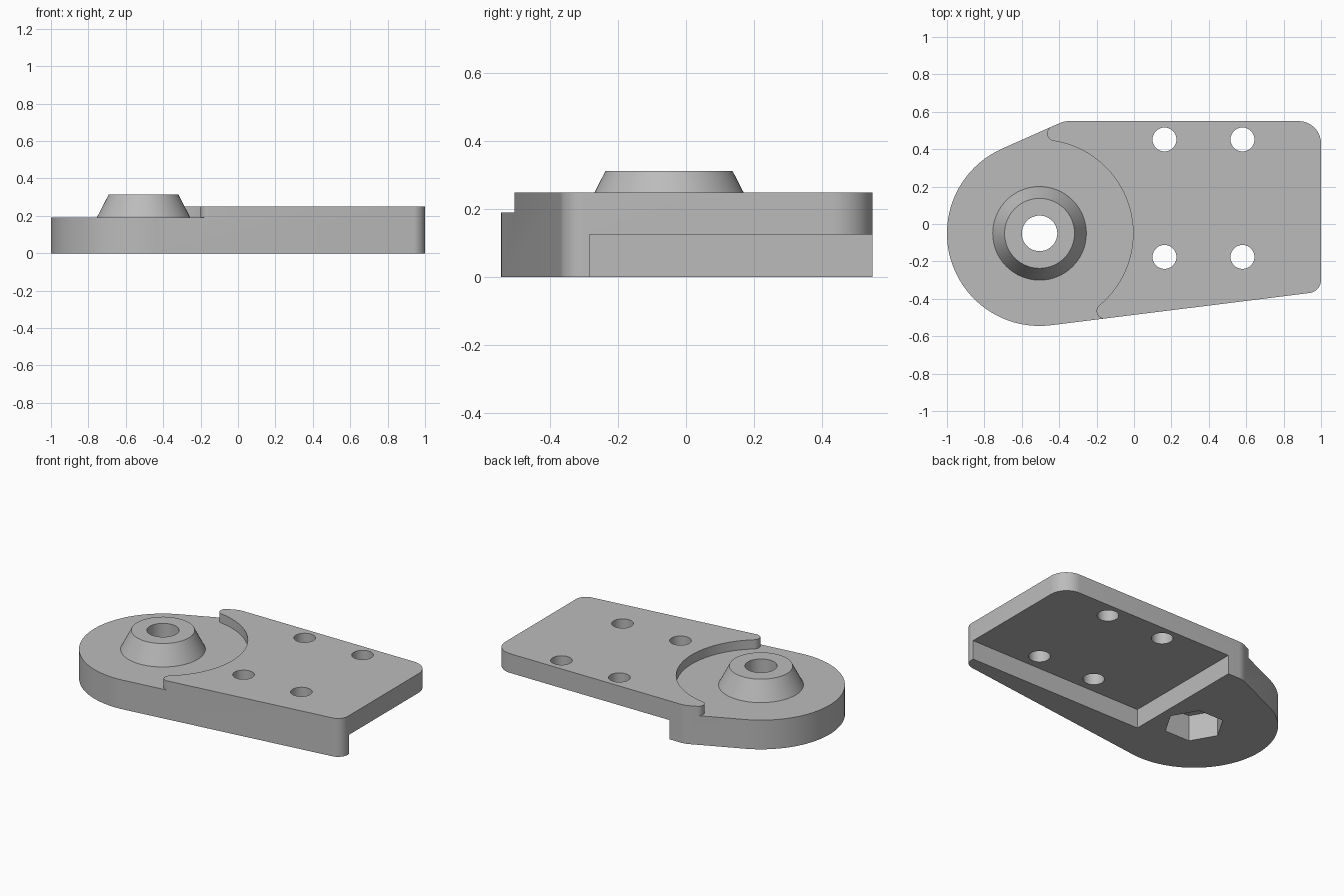
import bpy, bmesh
from math import cos, sin, radians, acos, degrees

if "Cube" in bpy.data.objects:
    bpy.data.objects.remove(bpy.data.objects["Cube"], do_unlink=True)

# Main dimensions
PIVOT = (-0.505, -0.05)
DISC_R, RECESS_R, TIP_R = 0.495, 0.5, 0.04
FRONT_A, BACK_A = 277.1, 114      # outward normals of the two slanted sides
STEP_Z, TOP_Z, BOSS_Z, POCKET_Z = 0.19, 0.25, 0.313, 0.125

grey = bpy.data.materials.new("plain grey")
grey.use_nodes = True
grey.diffuse_color = (0.5, 0.5, 0.5, 1)
grey.node_tree.nodes["Principled BSDF"].inputs["Base Color"].default_value = (0.5, 0.5, 0.5, 1)


def polar(center, r, a):
    return (center[0] + r * cos(radians(a)), center[1] + r * sin(radians(a)))


def arc(center, r, a0, a1, n):
    return [polar(center, r, a0 + (a1 - a0) * i / n) for i in range(n + 1)]


def ring(center, r, n=48):
    return arc(center, r, 0, 360, n)[:-1]


def loft(name, bottom, top, z0, z1):
    """Solid between two matching outlines."""
    bm = bmesh.new()
    low = [bm.verts.new((x, y, z0)) for x, y in bottom]
    high = [bm.verts.new((x, y, z1)) for x, y in top]
    bm.faces.new(low[::-1])
    bm.faces.new(high)
    n = len(low)
    for i in range(n):
        j = (i + 1) % n
        bm.faces.new((low[i], low[j], high[j], high[i]))
    bmesh.ops.recalc_face_normals(bm, faces=bm.faces)
    mesh = bpy.data.meshes.new(name)
    bm.to_mesh(mesh)
    bm.free()
    mesh.materials.append(grey)
    obj = bpy.data.objects.new(name, mesh)
    bpy.context.collection.objects.link(obj)
    return obj


def prism(name, outline, z0, z1):
    return loft(name, outline, outline, z0, z1)


def combine(target, tool, operation="DIFFERENCE"):
    """Apply a boolean and discard the tool."""
    mod = target.modifiers.new(tool.name, "BOOLEAN")
    mod.object, mod.operation, mod.solver = tool, operation, "EXACT"
    bpy.context.view_layer.objects.active = target
    bpy.ops.object.modifier_apply(modifier=mod.name)
    bpy.data.objects.remove(tool, do_unlink=True)


# Plate outline: round end, slanted sides, rounded corners
outline = (arc(PIVOT, DISC_R, BACK_A, FRONT_A, 64)
           + arc((0.93, -0.2995), 0.07, FRONT_A - 360, 0, 12)
           + arc((0.88, 0.43), 0.12, 0, 90, 14)
           + arc((-0.348, 0.43), 0.12, 90, BACK_A, 5))
bracket = prism("bracket_plate", outline, 0, TOP_Z)

# Lowered round seat, ending in two rounded tips
spread = degrees(acos((DISC_R - TIP_R) / (RECESS_R + TIP_R)))
a_front, a_back = FRONT_A - 360 + spread, BACK_A - spread
tip_front = polar(PIVOT, RECESS_R + TIP_R, a_front)
tip_back = polar(PIVOT, RECESS_R + TIP_R, a_back)
seat = (arc(PIVOT, RECESS_R, a_front, a_back, 48)
        + arc(tip_back, TIP_R, a_back + 180, BACK_A, 12)[1:]
        + [polar(tip_back, 0.3, BACK_A), (-1.2, 0.7), (-1.2, -0.7),
           polar(tip_front, 0.3, FRONT_A)]
        + arc(tip_front, TIP_R, FRONT_A, a_front + 180, 12)[:-1])
combine(bracket, prism("seat_cutter", seat, STEP_Z, 0.5))

# Underside pocket, open at the back and at the +x end
pocket = [(-0.265, -0.285), (1.2, -0.285), (1.2, 0.8), (-0.265, 0.8)]
combine(bracket, prism("pocket_cutter", pocket, -0.2, POCKET_Z))

# Conical boss, sunk slightly into the plate
boss = loft("boss", ring(PIVOT, 0.271, 64), ring(PIVOT, 0.187, 64), 0.15, BOSS_Z)
combine(bracket, boss, "UNION")

# Bore with hexagonal nut socket below
combine(bracket, prism("bore_cutter", ring(PIVOT, 0.095), -0.2, 0.6))
combine(bracket, prism("hex_cutter", ring(PIVOT, 0.18, 6), -0.2, 0.17))

# Four mounting holes
for x in (0.163, 0.58):
    for y in (-0.176, 0.452):
        combine(bracket, prism("hole_cutter", ring((x, y), 0.064, 32), -0.2, 0.6))

# Smooth the curved walls, keep edges crisp
bpy.ops.object.select_all(action="DESELECT")
bracket.select_set(True)
bpy.context.view_layer.objects.active = bracket
bpy.ops.object.shade_smooth_by_angle(angle=radians(25))
